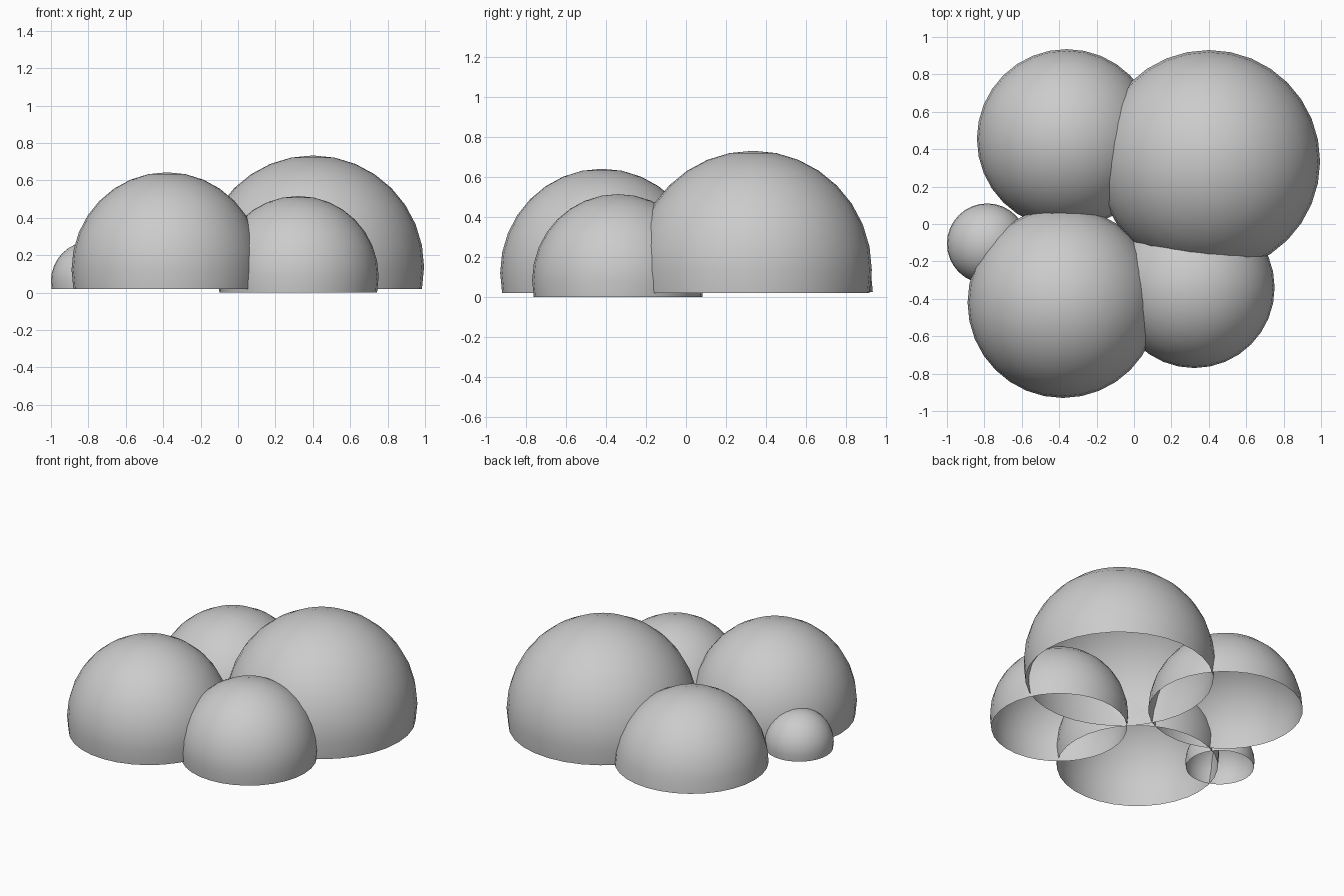
import bpy, bmesh, math

if "Cube" in bpy.data.objects:
    bpy.data.objects.remove(bpy.data.objects["Cube"])


def dome(name, x, y, base, r, top, rings_below):
    """Open-bottomed UV sphere, cut a given number of rings below its equator."""
    step = math.pi / 16
    cut = -math.sin(rings_below * step)
    rz = (top - base) / (1 - cut)
    bm = bmesh.new()
    bmesh.ops.create_uvsphere(bm, u_segments=32, v_segments=16, radius=1)
    low = [v for v in bm.verts if v.co.z < cut - 0.01]
    bmesh.ops.delete(bm, geom=low, context='VERTS')
    for v in bm.verts:
        v.co = (v.co.x * r, v.co.y * r, (v.co.z - cut) * rz)
    for f in bm.faces:
        f.smooth = True
    mesh = bpy.data.meshes.new(name)
    bm.to_mesh(mesh)
    bm.free()
    ob = bpy.data.objects.new(name, mesh)
    ob.location = (x, y, base)
    bpy.context.collection.objects.link(ob)
    return ob


# Overlapping puffs: x, y, base height, radius, top height, rings below equator
dome("large_puff_back_right", 0.40, 0.335, 0.02, 0.595, 0.733, 1)
dome("puff_front_left", -0.38, -0.42, 0.02, 0.51, 0.643, 1)
dome("puff_back_left", -0.36, 0.455, 0.025, 0.48, 0.508, 0)
dome("puff_front_right", 0.322, -0.34, 0.0, 0.43, 0.516, 1)
dome("small_puff_left", -0.785, -0.105, 0.02, 0.215, 0.275, 1)
